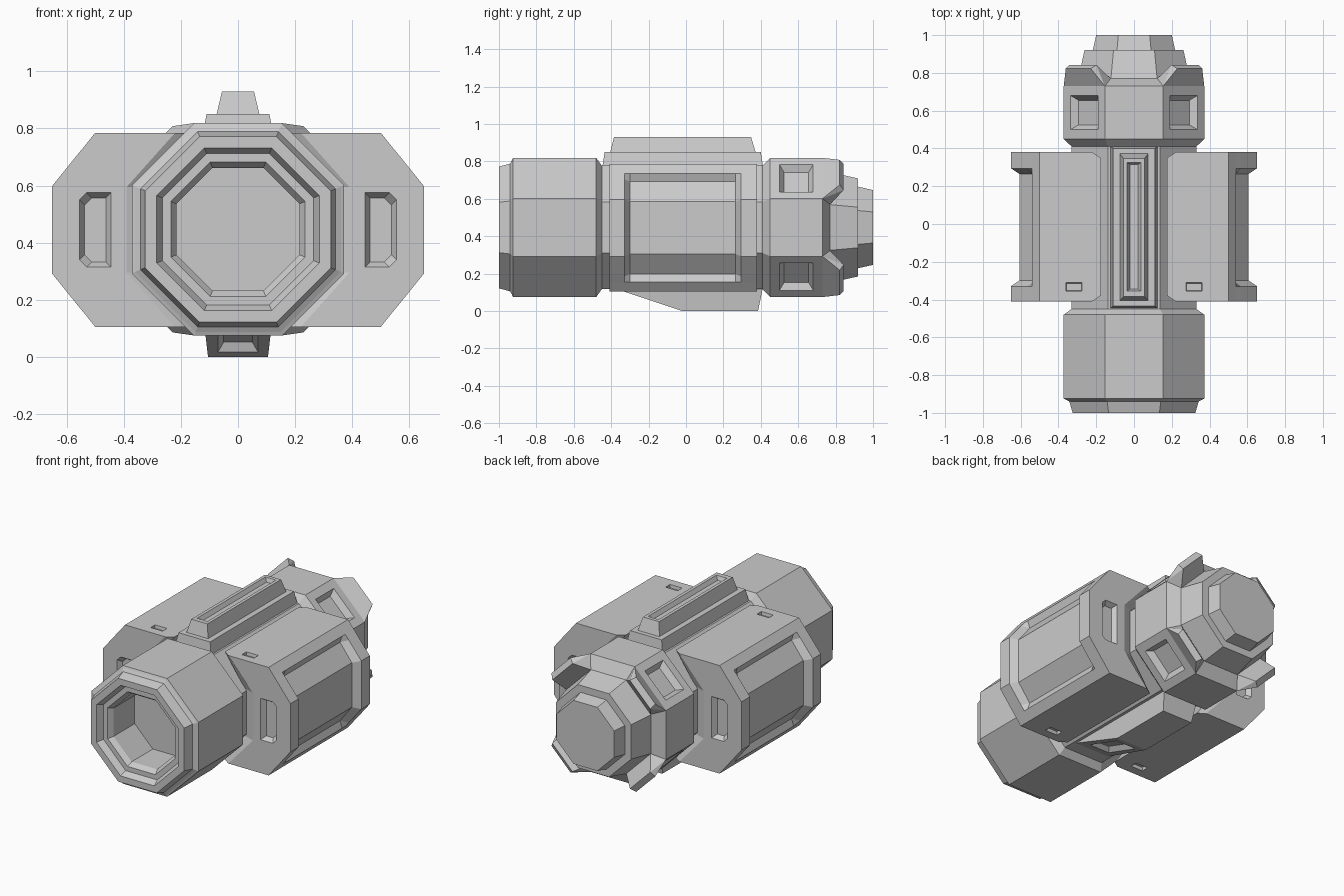
import bpy, bmesh, math
from mathutils import Vector, Matrix

if "Cube" in bpy.data.objects:
    bpy.data.objects.remove(bpy.data.objects["Cube"])

CZ = 0.447  # height of the long axis


def finish(name, bm):
    bmesh.ops.remove_doubles(bm, verts=bm.verts, dist=1e-5)
    bmesh.ops.recalc_face_normals(bm, faces=bm.faces)
    me = bpy.data.meshes.new(name)
    bm.to_mesh(me)
    bm.free()
    ob = bpy.data.objects.new(name, me)
    bpy.context.collection.objects.link(ob)
    return ob


def loft(bm, rings):
    """Skin a list of equal-length point rings and cap both ends."""
    vs = [[bm.verts.new(p) for p in r] for r in rings]
    n = len(vs[0])
    for a, b in zip(vs, vs[1:]):
        for i in range(n):
            j = (i + 1) % n
            bm.faces.new((a[i], a[j], b[j], b[i]))
    bm.faces.new(vs[0])
    bm.faces.new(vs[-1])


def octagon(apothem, y):
    r = apothem / math.cos(math.pi / 8)
    return [(r * math.cos(a), y, CZ + r * math.sin(a))
            for a in (math.pi / 8 + k * math.pi / 4 for k in range(8))]


def rect(hx, y0, y1, z):
    return [(-hx, y0, z), (hx, y0, z), (hx, y1, z), (-hx, y1, z)]


def cut_recess(ob, name, o, ax, n, hw, hh, inset, depth, c=0.0):
    """Sink a sloped-wall pocket at o (surface normal n, width along ax)."""
    ax, n = Vector(ax).normalized(), Vector(n).normalized()
    ay = n.cross(ax)
    rings = []
    for s in (1, -1):
        w, h = hw + s * inset, hh + s * inset
        if s == 1:
            w, h = hw + inset, hh + inset
        pts = [(-w, -h), (w - c, -h), (w, c - h), (w, h - c), (w - c, h), (-w, h)]
        if c == 0:
            pts = [(-w, -h), (w, -h), (w, h), (-w, h)]
        rings.append([Vector(o) + ax * p + ay * q + n * s * depth for p, q in pts])
    bm = bmesh.new()
    loft(bm, rings)
    cutter = finish(name + "_cutter", bm)
    cutter.hide_render = True
    cutter.display_type = 'WIRE'
    m = ob.modifiers.new(name, 'BOOLEAN')
    m.operation = 'DIFFERENCE'
    m.solver = 'EXACT'
    m.object = cutter


# Main octagonal body: bore floor, stepped muzzle, barrel, neck, rear block, nozzle
profile = [(0.215, -0.72), (0.215, -0.93), (0.235, -0.96), (0.265, -0.96), (0.285, -1.0),
           (0.325, -1.0), (0.342, -0.94), (0.36, -0.93), (0.372, -0.925), (0.372, -0.48),
           (0.33, -0.45), (0.33, 0.41), (0.372, 0.45), (0.372, 0.73), (0.295, 0.77),
           (0.262, 0.92), (0.218, 0.92), (0.20, 1.0)]
bm = bmesh.new()
loft(bm, [octagon(a, y) for a, y in profile])
body = finish("octagonal_body", bm)
d = 0.372 / math.sqrt(2)
for sx in (-1, 1):
    for sz in (-1, 1):
        cut_recess(body, "rear_window", (sx * d, 0.59, CZ + sz * d), (0, 1, 0),
                   (sx, 0, sz), 0.09, 0.103, 0.025, 0.035)

# Four flared petals behind the diagonal faces of the rear block
bm = bmesh.new()
for k in range(4):
    a = math.pi / 4 + k * math.pi / 2
    u = Vector((math.cos(a), 0, math.sin(a)))
    t = Vector((-math.sin(a), 0, math.cos(a)))
    pts = []
    for uu, y, tt in ((0.372, 0.73, 0.154), (0.417, 0.822, 0.094), (0.382, 0.843, 0.10),
                      (0.295, 0.77, 0.12), (0.26, 0.73, 0.11)):
        for s in (-1, 1):
            pts.append(bm.verts.new(Vector((0, y, CZ)) + u * uu + t * s * tt))
    bmesh.ops.convex_hull(bm, input=pts)
bmesh.ops.dissolve_limit(bm, angle_limit=0.01, verts=bm.verts, edges=bm.edges)
finish("rear_petals", bm)


# Side pods with a wrap-around recessed panel, mirrored
def pod_ring(y, inner, corner, sunk):
    edge = [(0.525, 0.692), (0.607, 0.585)] if sunk else [(0.565, 0.705), (0.652, 0.597)]
    half = [(corner, 0.595), (inner, 0.785), (0.5, 0.785), (0.54, 0.735)] + edge
    pts = half + [(x, 2 * 0.445 - z) for x, z in reversed(half)]
    return [(x, y, z) for x, z in pts]


bm = bmesh.new()
loft(bm, [pod_ring(-0.41, 0.22, 0.39, False), pod_ring(-0.38, 0.175, 0.31, False),
          pod_ring(-0.33, 0.175, 0.31, False), pod_ring(-0.30, 0.175, 0.31, True),
          pod_ring(0.265, 0.175, 0.31, True), pod_ring(0.295, 0.175, 0.31, False),
          pod_ring(0.35, 0.175, 0.31, False), pod_ring(0.38, 0.22, 0.39, False)])
pods = finish("side_pods", bm)
for y, ny in ((-0.41, -1), (0.38, 1)):
    cut_recess(pods, "end_slot", (0.5, y, 0.445), (1, 0, 0), (0, ny, 0),
               0.055, 0.13, 0.018, 0.03, 0.025)
for z, nz in ((0.785, 1), (0.105, -1)):
    cut_recess(pods, "small_slot", (0.318, -0.333, z), (1, 0, 0), (0, 0, nz),
               0.042, 0.022, 0.003, 0.02)
mir = pods.modifiers.new("mirror", 'MIRROR')
mir.use_axis[0] = True

# Stepped top rail with a long slot
bm = bmesh.new()
loft(bm, [rect(0.13, -0.45, 0.415, 0.75), rect(0.11, -0.435, 0.40, 0.85),
          rect(0.075, -0.405, 0.372, 0.85), rect(0.056, -0.385, 0.348, 0.93),
          rect(0.036, -0.355, 0.325, 0.93), rect(0.022, -0.345, 0.315, 0.905)])
finish("top_rail", bm)

# Wedge-shaped keel with a pocket in its sloping front
bm = bmesh.new()
side = [(-0.41, 0.13, 0.12), (-0.02, 0.0, 0.105), (0.385, 0.0, 0.105), (0.412, 0.13, 0.12)]
loft(bm, [[(s * w, y, z) for y, z, w in side] for s in (-1, 1)])
keel = finish("keel", bm)
cut_recess(keel, "keel_pocket", (0, -0.19, 0.0567), (1, 0, 0), (0, -0.13, -0.39),
           0.07, 0.125, 0.02, 0.03)
